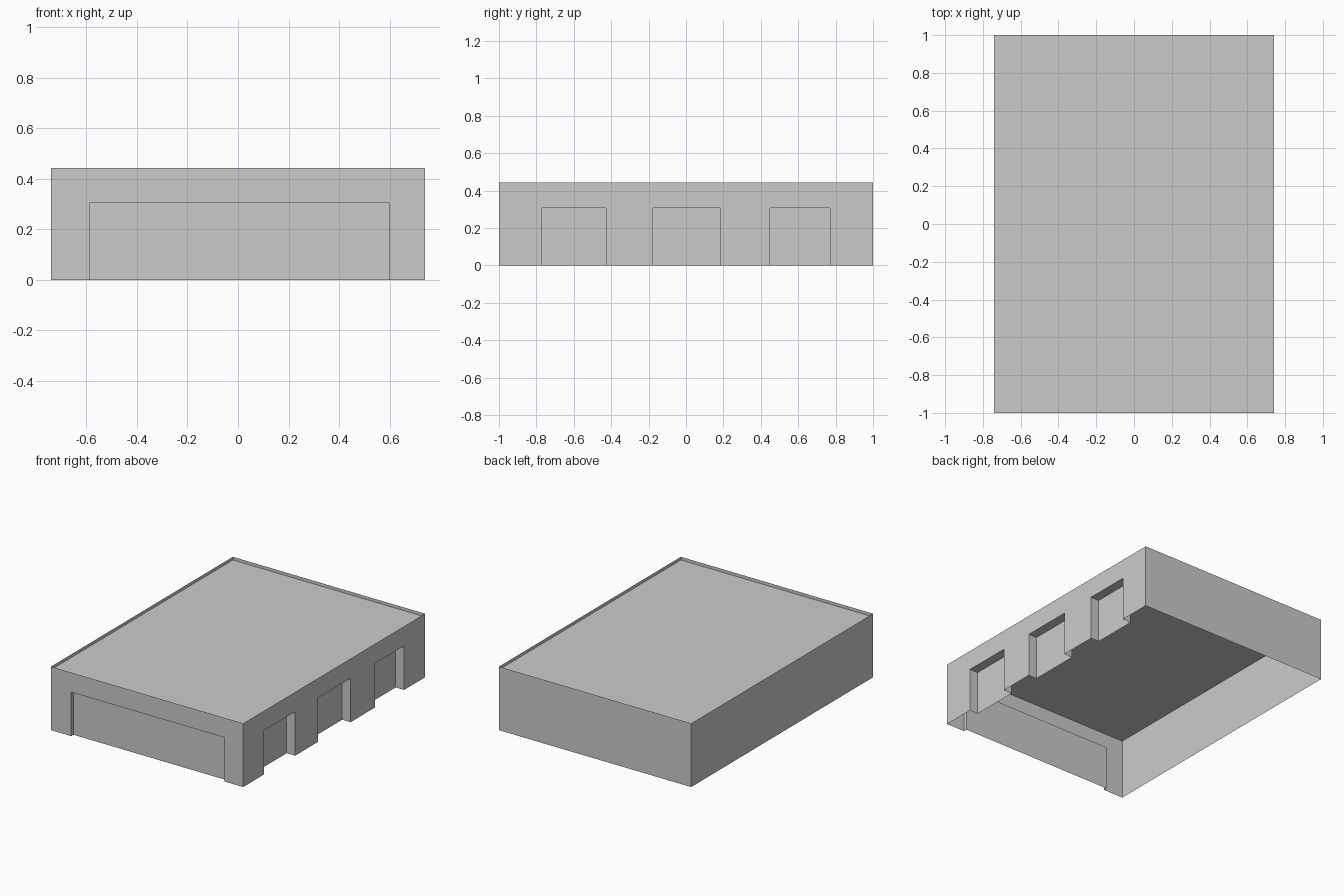
import bpy, bmesh
from math import radians
from mathutils import Matrix, Vector

if "Cube" in bpy.data.objects:
    bpy.data.objects.remove(bpy.data.objects["Cube"])

W, D, H = 0.74, 1.0, 0.443      # half width, half depth, height
DOOR_H = 0.306


def make_object(name, bm):
    mesh = bpy.data.meshes.new(name)
    bm.to_mesh(mesh)
    bm.free()
    obj = bpy.data.objects.new(name, mesh)
    bpy.context.collection.objects.link(obj)
    return obj


def make_faces(name, polygons, angle, offset):
    """Polygons are (along, inward, up) seen from outside a wall turned by angle."""
    turn = Matrix.Rotation(radians(angle), 3, 'Z')
    bm = bmesh.new()
    for poly in polygons:
        bm.faces.new([bm.verts.new(turn @ Vector((u, d - offset, z))) for u, d, z in poly])
    bmesh.ops.remove_doubles(bm, verts=bm.verts[:], dist=1e-5)
    return make_object(name, bm)


def wall(name, half, offset, angle, doors=(), depth=0.0):
    # Thin wall sheet, notched where each doorway is
    outline = [(-half, 0, 0)]
    for a, b in doors:
        outline += [(a, 0, 0), (a, 0, DOOR_H), (b, 0, DOOR_H), (b, 0, 0)]
    outline += [(half, 0, 0), (half, 0, H), (-half, 0, H)]
    make_faces(name + "_wall", [outline], angle, offset)
    # Recessed doorways: panel, two jambs and lintel, open underneath
    for i, (a, b) in enumerate(doors):
        t, h = depth, DOOR_H
        make_faces(f"{name}_doorway_{i + 1}", [
            [(a, t, 0), (b, t, 0), (b, t, h), (a, t, h)],
            [(a, 0, 0), (a, t, 0), (a, t, h), (a, 0, h)],
            [(b, t, 0), (b, 0, 0), (b, 0, h), (b, t, h)],
            [(a, t, h), (b, t, h), (b, 0, h), (a, 0, h)],
        ], angle, offset)


wall("front", W, D, 0, [(-0.585, 0.597)], 0.025)
wall("right", D, W, 90, [(-0.77, -0.428), (-0.177, 0.182), (0.449, 0.77)], 0.065)
wall("back", W, D, 180)
wall("left", D, W, 270)

# Roof: flat rim around a shallow sunken panel
bm = bmesh.new()
roof = bm.faces.new([bm.verts.new((x * W, y * D, H))
                     for x, y in ((-1, -1), (1, -1), (1, 1), (-1, 1))])
bmesh.ops.inset_individual(bm, faces=[roof], thickness=0.066)
panel = bmesh.ops.extrude_discrete_faces(bm, faces=[roof])["faces"][0]
bmesh.ops.translate(bm, verts=panel.verts[:], vec=(0, 0, -0.022))
make_object("roof", bm)
